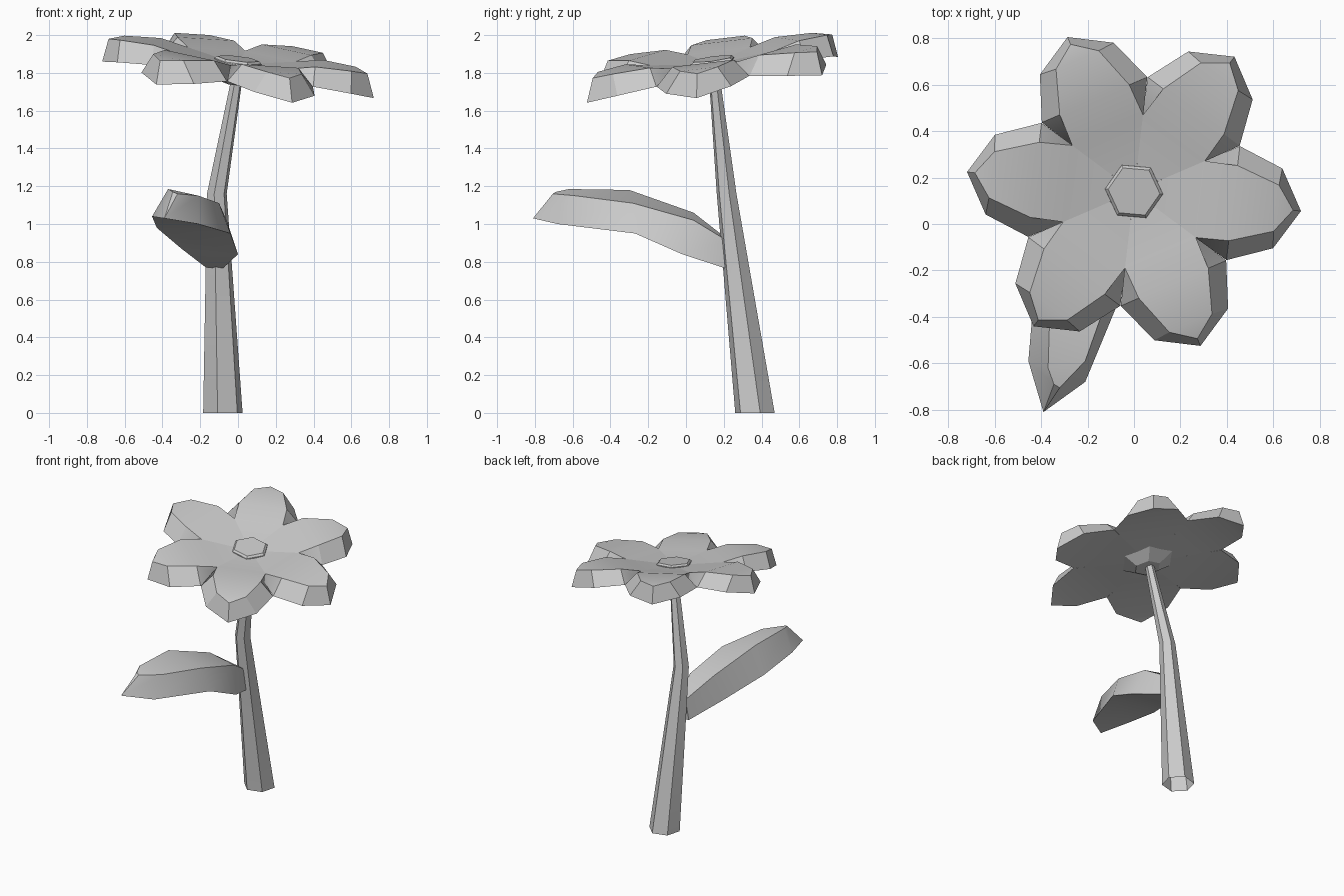
import bpy, bmesh, math
from mathutils import Matrix, Vector

cube = bpy.data.objects.get("Cube")
if cube:
    bpy.data.objects.remove(cube, do_unlink=True)

grey = bpy.data.materials.new("plain grey")
grey.use_nodes = True
colour = (0.6, 0.6, 0.6, 1)
grey.diffuse_color = colour
grey.node_tree.nodes["Principled BSDF"].inputs["Base Color"].default_value = colour


def loft(name, rings, caps=True, matrix=None):
    """Skin a row of equal-length rings into one smooth-by-angle object."""
    bm = bmesh.new()
    loops = [[bm.verts.new(p) for p in ring] for ring in rings]
    n = len(rings[0])
    for a, b in zip(loops, loops[1:]):
        for i in range(n):
            j = (i + 1) % n
            bm.faces.new((a[i], a[j], b[j], b[i]))
    if caps:
        bm.faces.new(loops[0])
        bm.faces.new(loops[-1])
    bmesh.ops.remove_doubles(bm, verts=bm.verts, dist=0.0005)
    if matrix:
        bm.transform(matrix)
    bmesh.ops.recalc_face_normals(bm, faces=bm.faces)
    mesh = bpy.data.meshes.new(name)
    bm.to_mesh(mesh)
    bm.free()
    mesh.materials.append(grey)
    obj = bpy.data.objects.new(name, mesh)
    bpy.context.collection.objects.link(obj)
    bpy.ops.object.select_all(action='DESELECT')
    obj.select_set(True)
    bpy.context.view_layer.objects.active = obj
    bpy.ops.object.shade_smooth_by_angle(angle=math.radians(30))
    return obj


def hexagon(x, y, z, r, turn=0.0):
    return [(x + r * math.cos(turn + i * math.pi / 3),
             y + r * math.sin(turn + i * math.pi / 3), z) for i in range(6)]


# Bent, tapering stem, open at the foot
turn = math.radians(15)
loft("stem", [hexagon(-0.08, 0.365, 0, 0.108, turn),
              hexagon(-0.112, 0.215, 1.16, 0.054, turn),
              hexagon(-0.004, 0.15, 1.78, 0.03, turn)], caps=False)

# Thick leaf: top left, top right, bottom right, bottom left per section
tip = (-0.39, -0.81, 1.03)
loft("leaf", [
    [(-0.15, 0.22, 0.92), (-0.1, 0.22, 0.91), (-0.08, 0.21, 0.765), (-0.17, 0.21, 0.77)],
    [(-0.26, 0.04, 1.06), (-0.06, 0.04, 1.02), (0, -0.02, 0.84), (-0.3, -0.02, 0.87)],
    [(-0.36, -0.3, 1.18), (-0.1, -0.28, 1.11), (-0.04, -0.27, 0.95), (-0.43, -0.3, 0.98)],
    [(-0.37, -0.62, 1.185), (-0.21, -0.59, 1.15), (-0.21, -0.68, 1.0), (-0.455, -0.59, 1.04)],
    [(-0.345, -0.69, 1.17), (-0.32, -0.705, 1.16), tip, tip]])

# Flower head frame: leaning forward and to its left
head = Matrix(((1, 0, 0, 0), (0, 1, 0, 0.14),
               (-0.119, 0.131, 1, 1.763), (0, 0, 0, 1)))

# Six petals; each section gives (radius, half width, height) for top and bottom
sections = [((0.07, 0.04, 0.09), (0.07, 0.04, 0.03)),
            ((0.285, 0.166, 0.115), (0.27, 0.157, 0.04)),
            ((0.43, 0.163, 0.145), (0.43, 0.247, 0.05)),
            ((0.617, 0.1, 0.14), (0.623, 0.173, 0.03)),
            ((0.69, 0, 0.125), (0.724, 0, 0))]
rings = [[(t[0], t[1], t[2]), (t[0], -t[1], t[2]),
          (b[0], -b[1], b[2]), (b[0], b[1], b[2])] for t, b in sections]
for k in range(6):
    spin = Matrix.Rotation(math.radians(-6.7 + 60 * k), 4, 'Z')
    loft(f"petal_{k + 1}", rings, matrix=head @ spin)

# Flower centre and the small cup that joins the head to the stem
turn = math.radians(-5)
loft("flower_centre", [hexagon(0, 0, 0.05, 0.128, turn),
                       hexagon(0, 0, 0.1, 0.125, turn),
                       hexagon(0, 0, 0.112, 0.112, turn)], matrix=head)
loft("flower_cup", [hexagon(0, 0, -0.02, 0.09, turn),
                    hexagon(0, 0, 0.045, 0.2, turn)], matrix=head)
